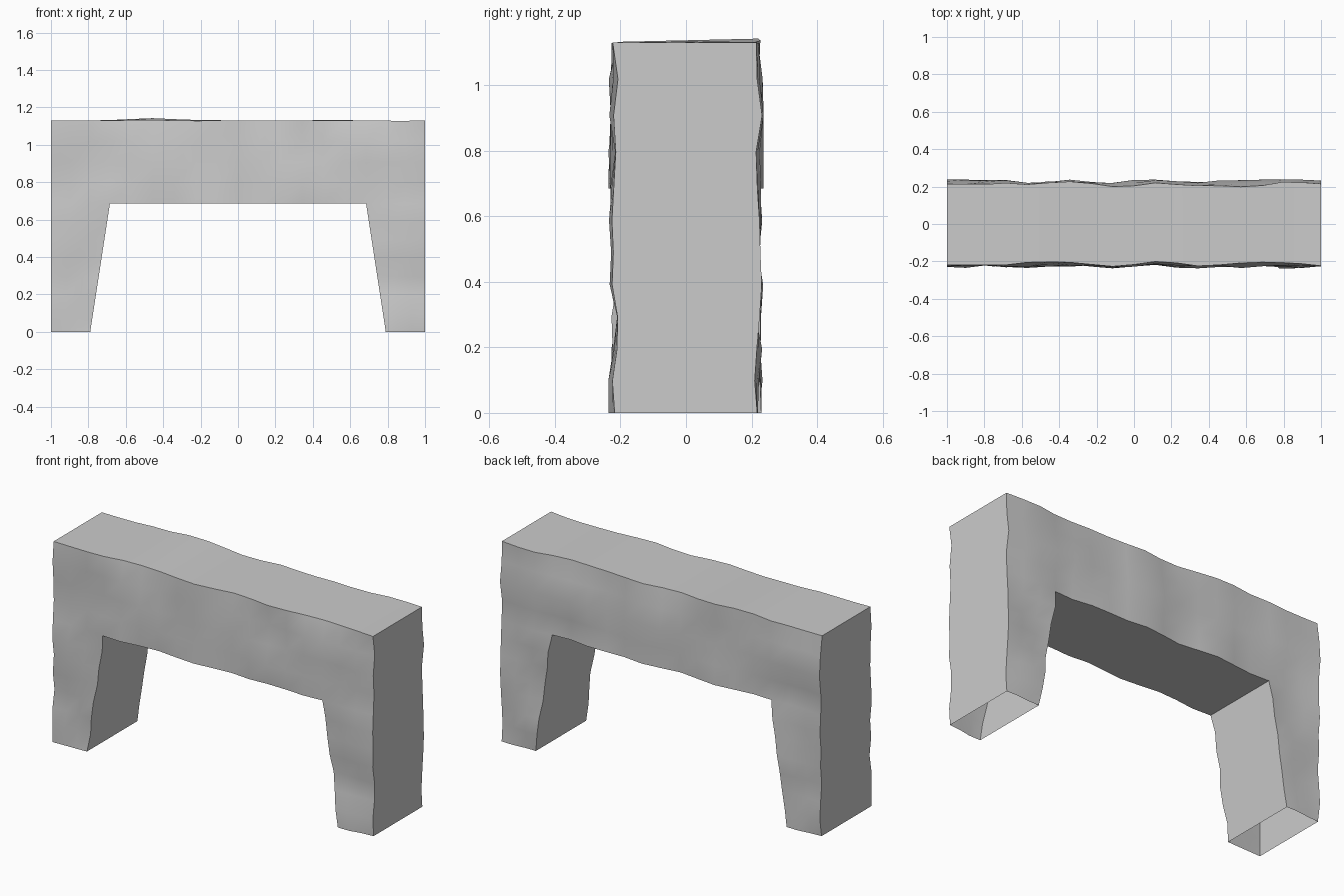
import bpy, bmesh, math
from mathutils import Vector, noise

if "Cube" in bpy.data.objects:
    bpy.data.objects.remove(bpy.data.objects["Cube"])

# Single plain stone colour
stone = bpy.data.materials.new("grey stone")
stone.diffuse_color = (0.6, 0.6, 0.6, 1)
stone.use_nodes = True
stone.node_tree.nodes["Principled BSDF"].inputs["Base Color"].default_value = stone.diffuse_color

SPRING, TOP = 0.685, 1.13          # underside and top of the lintel
LEG_ROWS, LEG_COLS = 7, 3
BEAM_ROWS, BEAM_COLS = 4, 12


def surface_point(x, z, side):
    """Point on the rough front (side -1) or back (side 1) face."""
    n = noise.noise(Vector((x * 4.3 + side * 7, side * 3.1, z * 6.0)))
    depth = 0.223 + max(-0.014, min(0.014, 0.03 * n))
    # the lintel's upper edge is drawn in slightly
    depth -= 0.01 * max(0, (z - 1.0) / 0.13)
    if z > TOP - 0.001:
        z += 0.006 * noise.noise(Vector((x * 3, side * 5, 1)))
        if side > 0:
            z += 0.015 * math.exp(-((x + 0.47) / 0.15) ** 2)
    return (x, side * depth, z)


def outline_cells():
    """Quads of the arch elevation as lists of (x, z) corners."""
    cells = []
    # tapered legs: vertical outside, leaning inside
    for s in (-1, 1):
        def leg(i, j):
            z = SPRING * j / LEG_ROWS
            inner = 0.79 - 0.105 * j / LEG_ROWS
            return (s * (1 + (inner - 1) * i / LEG_COLS), z)
        for i in range(LEG_COLS):
            for j in range(LEG_ROWS):
                c = [leg(i, j), leg(i + 1, j), leg(i + 1, j + 1), leg(i, j + 1)]
                cells.append(c if s < 0 else c[::-1])
    # lintel columns line up with the leg columns
    ends = [1 - 0.315 * i / LEG_COLS for i in range(LEG_COLS + 1)]
    xs = [-e for e in ends]
    xs += [-0.685 + 1.37 * i / BEAM_COLS for i in range(1, BEAM_COLS)]
    xs += ends[::-1]
    zs = [SPRING + (TOP - SPRING) * j / BEAM_ROWS for j in range(BEAM_ROWS + 1)]
    for a, b in zip(xs, xs[1:]):
        for c, d in zip(zs, zs[1:]):
            cells.append([(a, c), (b, c), (b, d), (a, d)])
    return cells


bm = bmesh.new()
cells = outline_cells()
# rough front and back faces
for side in (-1, 1):
    for cell in cells:
        pts = cell if side < 0 else cell[::-1]
        bm.faces.new([bm.verts.new(surface_point(x, z, side)) for x, z in pts])

# straight walls across the depth, leaving the feet open underneath
edge_count = {}
for cell in cells:
    for p, q in zip(cell, cell[1:] + cell[:1]):
        key = tuple(sorted([(round(p[0], 4), round(p[1], 4)),
                            (round(q[0], 4), round(q[1], 4))]))
        edge_count.setdefault(key, []).append((p, q))
for uses in edge_count.values():
    p, q = uses[0]
    if len(uses) == 1 and max(p[1], q[1]) > 0.001:
        corners = [surface_point(*q, -1), surface_point(*p, -1),
                   surface_point(*p, 1), surface_point(*q, 1)]
        bm.faces.new([bm.verts.new(c) for c in corners])

bmesh.ops.remove_doubles(bm, verts=bm.verts, dist=0.0005)
bmesh.ops.recalc_face_normals(bm, faces=bm.faces)
mesh = bpy.data.meshes.new("stone_archway")
bm.to_mesh(mesh)
bm.free()
mesh.materials.append(stone)
arch = bpy.data.objects.new("stone_archway", mesh)
bpy.context.collection.objects.link(arch)
bpy.context.view_layer.objects.active = arch
arch.select_set(True)
bpy.ops.object.shade_smooth_by_angle(angle=math.radians(35))
